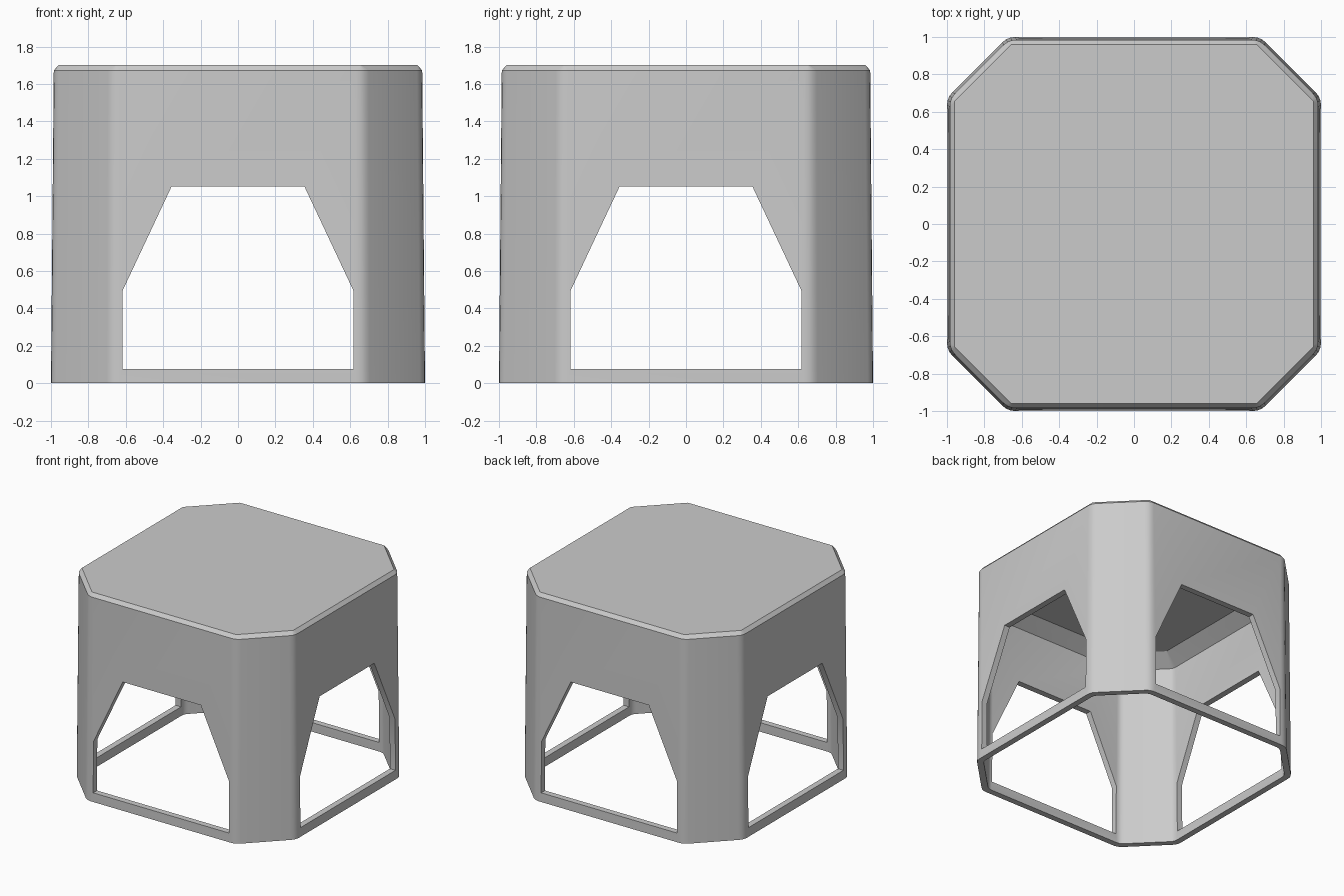
import bpy, bmesh, math
from mathutils import Vector

if "Cube" in bpy.data.objects:
    bpy.data.objects.remove(bpy.data.objects["Cube"])


def ring(bm, z, h, c, r):
    """Square of half-width h, corners cut on x+y=c and rounded over length r."""
    k = c - h
    p1, p2 = Vector((h, k)), Vector((k, h))
    d = (p2 - p1).normalized()
    pts = []
    for a, p, b in ((p1 - Vector((0, r)), p1, p1 + d * r),
                    (p2 - d * r, p2, p2 - Vector((r, 0)))):
        for i in range(4):
            t = i / 3
            pts.append(a * (1 - t) ** 2 + p * 2 * t * (1 - t) + b * t * t)
    verts = []
    for q in range(4):
        co, si = math.cos(q * math.pi / 2), math.sin(q * math.pi / 2)
        verts += [bm.verts.new((p.x * co - p.y * si, p.x * si + p.y * co, z)) for p in pts]
    return verts


def make_object(name, bm):
    bmesh.ops.recalc_face_normals(bm, faces=bm.faces)
    me = bpy.data.meshes.new(name)
    bm.to_mesh(me)
    bm.free()
    ob = bpy.data.objects.new(name, me)
    bpy.context.collection.objects.link(ob)
    return ob


# hollow stool body: top face, bevel, outer wall, foot rim, inner wall, sloped ceiling edge
profile = [(1.70, 0.96, 1.615, 0.004), (1.672, 0.985, 1.655, 0.04), (0, 1.0, 1.675, 0.04),
           (0, 0.95, 1.604, 0.03), (1.515, 0.936, 1.585, 0.03), (1.60, 0.82, 1.41, 0.004)]
bm = bmesh.new()
rings = [ring(bm, *p) for p in profile]
for a, b in zip(rings, rings[1:]):
    n = len(a)
    for i in range(n):
        j = (i + 1) % n
        bm.faces.new((a[i], a[j], b[j], b[i]))
bm.faces.new(rings[0])
bm.faces.new(rings[-1])
stool = make_object("stool_body", bm)

# side openings, cut straight through in both directions
half = [(0.617, 0.075), (0.617, 0.495), (0.355, 1.052)]
outline = half + [(-x, z) for x, z in reversed(half)]
cutters = []
for name, angle in (("front_back_cutter", 0), ("left_right_cutter", math.pi / 2)):
    bm = bmesh.new()
    face = bm.faces.new([bm.verts.new((x, -1.5, z)) for x, z in outline])
    ext = bmesh.ops.extrude_face_region(bm, geom=[face], use_keep_orig=True)
    bmesh.ops.translate(bm, vec=(0, 3, 0),
                        verts=[v for v in ext["geom"] if isinstance(v, bmesh.types.BMVert)])
    cut = make_object(name, bm)
    cut.rotation_euler.z = angle
    cut.hide_render = True
    cutters.append(cut)
    mod = stool.modifiers.new(name, 'BOOLEAN')
    mod.operation = 'DIFFERENCE'
    mod.solver = 'EXACT'
    mod.object = cut

# bake the cuts, then shade the rounded corners smooth
bpy.ops.object.select_all(action='DESELECT')
stool.select_set(True)
bpy.context.view_layer.objects.active = stool
for mod in list(stool.modifiers):
    bpy.ops.object.modifier_apply(modifier=mod.name)
for cut in cutters:
    bpy.data.objects.remove(cut)
bpy.ops.object.shade_smooth_by_angle(angle=math.radians(30))
